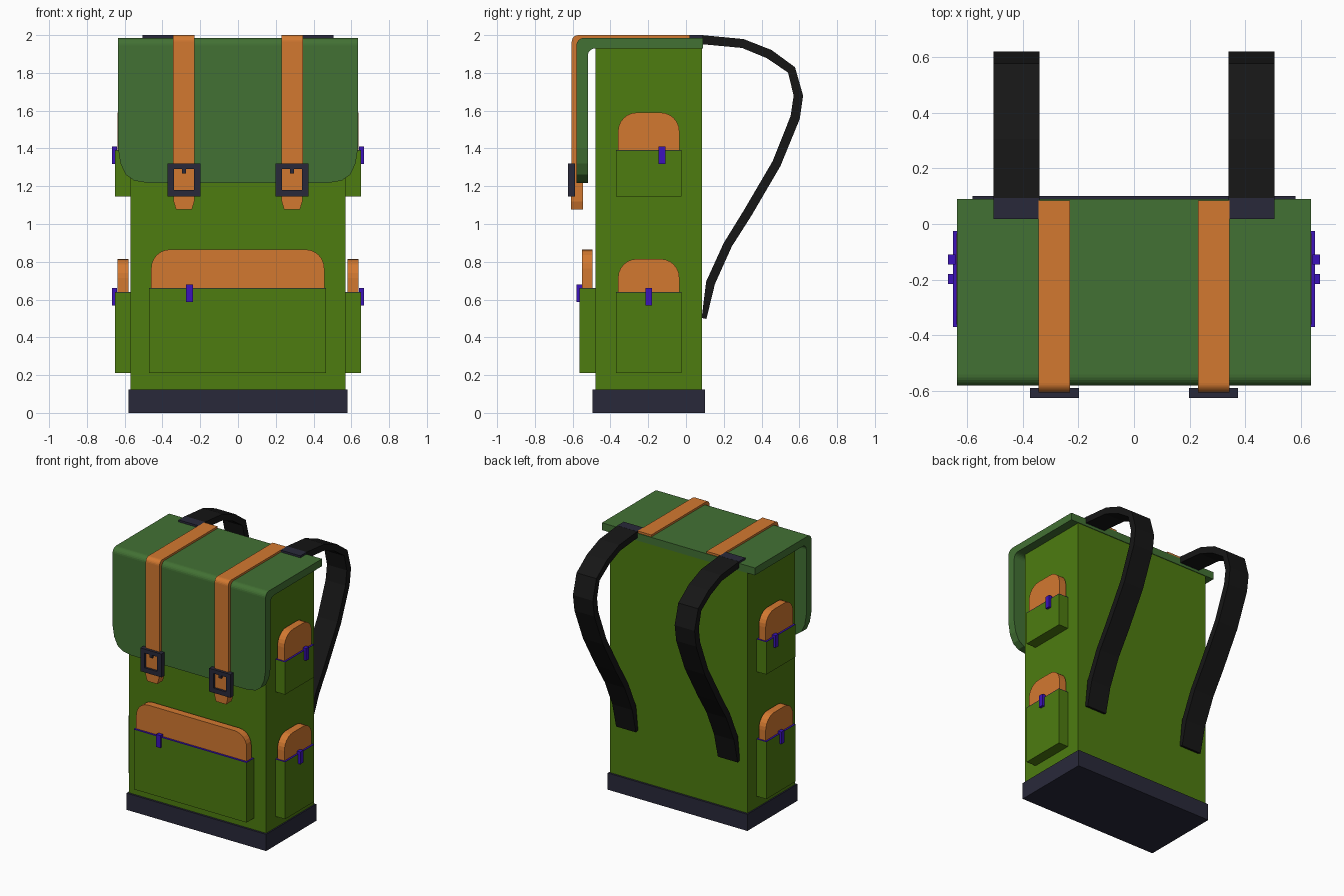
import bpy, bmesh
from math import cos, sin, radians

if "Cube" in bpy.data.objects:
    bpy.data.objects.remove(bpy.data.objects["Cube"])


def material(name, rgb):
    m = bpy.data.materials.new(name)
    m.diffuse_color = (*rgb, 1)
    m.use_nodes = True
    m.node_tree.nodes["Principled BSDF"].inputs["Base Color"].default_value = m.diffuse_color
    return m


GREEN = material("canvas_green", (0.075, 0.2, 0.005))
LID = material("lid_green", (0.055, 0.165, 0.034))
ORANGE = material("leather_orange", (0.65, 0.19, 0.03))
NAVY = material("dark_navy", (0.022, 0.022, 0.042))
BLACK = material("strap_black", (0.008, 0.008, 0.008))
PURPLE = material("zip_purple", (0.045, 0.006, 0.5))


def finish(name, bm, mat):
    bmesh.ops.recalc_face_normals(bm, faces=bm.faces[:])
    me = bpy.data.meshes.new(name)
    bm.to_mesh(me)
    bm.free()
    me.materials.append(mat)
    ob = bpy.data.objects.new(name, me)
    bpy.context.collection.objects.link(ob)
    return ob


def prism(name, pts, axis, a, b, mat):
    """Extrude an outline along x (points are y,z) or y (points are x,z)."""
    bm = bmesh.new()
    put = (lambda p: (a, *p)) if axis == "x" else (lambda p: (p[0], a, p[1]))
    face = bm.faces.new([bm.verts.new(put(p)) for p in pts])
    ext = bmesh.ops.extrude_face_region(bm, geom=[face])
    move = (b - a, 0, 0) if axis == "x" else (0, b - a, 0)
    bmesh.ops.translate(bm, vec=move,
                        verts=[v for v in ext["geom"] if isinstance(v, bmesh.types.BMVert)])
    return finish(name, bm, mat)


def boxes(name, ranges, mat):
    """One object from boxes given as (x0, x1, y0, y1, z0, z1)."""
    bm = bmesh.new()
    for x0, x1, y0, y1, z0, z1 in ranges:
        for v in bmesh.ops.create_cube(bm, size=1)["verts"]:
            v.co = (x1 if v.co.x > 0 else x0, y1 if v.co.y > 0 else y0, z1 if v.co.z > 0 else z0)
    return finish(name, bm, mat)


def arc(cu, cv, r, a0, a1, n=6):
    return [(cu + r * cos(radians(a0 + (a1 - a0) * i / n)),
             cv + r * sin(radians(a0 + (a1 - a0) * i / n))) for i in range(n + 1)]


def tab(u0, u1, v0, v1, r):
    """Outline with rounded top corners."""
    return [(u0, v0), (u1, v0)] + arc(u1 - r, v1 - r, r, 0, 90) + arc(u0 + r, v1 - r, r, 90, 180)


# Body and base
boxes("body", [(-0.57, 0.57, -0.48, 0.085, 0.1, 1.94)], GREEN)
boxes("base", [(-0.58, 0.58, -0.495, 0.10, 0, 0.125)], NAVY)

# Lid: folded profile trimmed by a front outline with rounded lower corners
lid_profile = ([(0.09, 1.93), (0.09, 1.985)] + arc(-0.54, 1.945, 0.04, 90, 180)
               + [(-0.58, 1.1), (-0.52, 1.1)] + arc(-0.48, 1.89, 0.04, 180, 90))
lid = prism("lid", lid_profile, "x", -0.7, 0.7, LID)
corner = [(0.48, 1.218), (0.55, 1.23), (0.595, 1.262), (0.622, 1.32), (0.635, 1.40), (0.635, 2.2)]
cutter = prism("lid_cutter", corner + [(-x, z) for x, z in reversed(corner)], "y", -1, 1, LID)
cutter.hide_render = True
mod = lid.modifiers.new("trim", "BOOLEAN")
mod.operation, mod.solver, mod.object = "INTERSECT", "EXACT", cutter
trimmed = bpy.data.meshes.new_from_object(
    lid.evaluated_get(bpy.context.evaluated_depsgraph_get()))
lid.modifiers.clear()
lid.data = trimmed
bpy.data.objects.remove(cutter)

# Lid straps with tongues and buckles
strap_profile = ([(0.085, 1.97), (0.085, 2.0)] + arc(-0.57, 1.965, 0.035, 90, 180)
                 + [(-0.605, 1.2), (-0.57, 1.2)] + arc(-0.55, 1.95, 0.02, 180, 90, 3))
for side, s in (("left", -1), ("right", 1)):
    c = s * 0.286
    prism(f"lid_strap_{side}", strap_profile, "x", c - 0.057, c + 0.057, ORANGE)
    tongue = [(c - 0.055, 1.3), (c - 0.055, 1.12), (c - 0.042, 1.077),
              (c + 0.042, 1.077), (c + 0.055, 1.12), (c + 0.055, 1.3)]
    prism(f"strap_tongue_{side}", tongue, "y", -0.609, -0.545, ORANGE)
    y = (-0.625, -0.588)
    boxes(f"buckle_{side}", [
        (c - 0.088, c + 0.088, *y, 1.29, 1.32), (c - 0.088, c + 0.088, *y, 1.145, 1.18),
        (c - 0.088, c - 0.052, *y, 1.18, 1.29), (c + 0.052, c + 0.088, *y, 1.18, 1.29),
        (c - 0.011, c + 0.011, *y, 1.268, 1.29)], NAVY)

# Front pocket
boxes("front_pocket", [(-0.47, 0.467, -0.565, -0.475, 0.21, 0.658)], GREEN)
boxes("front_zip", [(-0.47, 0.467, -0.565, -0.48, 0.658, 0.662)], PURPLE)
prism("front_pocket_flap", tab(-0.46, 0.457, 0.64, 0.865, 0.1), "y", -0.55, -0.495, ORANGE)
boxes("front_zip_pull", [(-0.275, -0.239, -0.58, -0.55, 0.586, 0.68)], PURPLE)

# Side pockets: bottom, rim, flap top, pull centre
for side, s in (("left", -1), ("right", 1)):
    for level, z0, z1, top, py in (("lower", 0.21, 0.638, 0.815, -0.197),
                                   ("upper", 1.145, 1.388, 1.59, -0.127)):
        n = f"{level}_{side}"
        x = sorted((s * 0.565, s * 0.65))
        boxes(f"side_pocket_{n}", [(*x, -0.37, -0.025, z0, z1)], GREEN)
        boxes(f"side_zip_{n}", [(*x, -0.37, -0.025, z1, z1 + 0.003)], PURPLE)
        prism(f"side_flap_{n}", tab(-0.36, -0.035, z1 - 0.02, top, 0.1), "x",
              s * 0.58, s * 0.637, ORANGE)
        xp = sorted((s * 0.64, s * 0.668))
        boxes(f"side_pull_{n}", [(*xp, py - 0.018, py + 0.018, z1 - 0.07, z1 + 0.022)], PURPLE)

# Shoulder straps: outer and inner edge of the side profile
outer = [(0.085, 2.0), (0.305, 1.979), (0.453, 1.921), (0.577, 1.83), (0.62, 1.68), (0.602, 1.556),
         (0.5, 1.307), (0.347, 1.045), (0.243, 0.882), (0.153, 0.682), (0.108, 0.497)]
inner = [(0.085, 1.952), (0.297, 1.932), (0.428, 1.878), (0.54, 1.802), (0.57, 1.68), (0.554, 1.572),
         (0.459, 1.333), (0.303, 1.067), (0.2, 0.9), (0.107, 0.696), (0.083, 0.503)]
for side, s in (("left", -1), ("right", 1)):
    prism(f"shoulder_strap_{side}", outer + inner[::-1], "x", s * 0.34, s * 0.505, BLACK)
    x = sorted((s * 0.34, s * 0.505))
    boxes(f"strap_anchor_{side}", [(*x, 0.018, 0.093, 1.95, 2.0)], NAVY)
